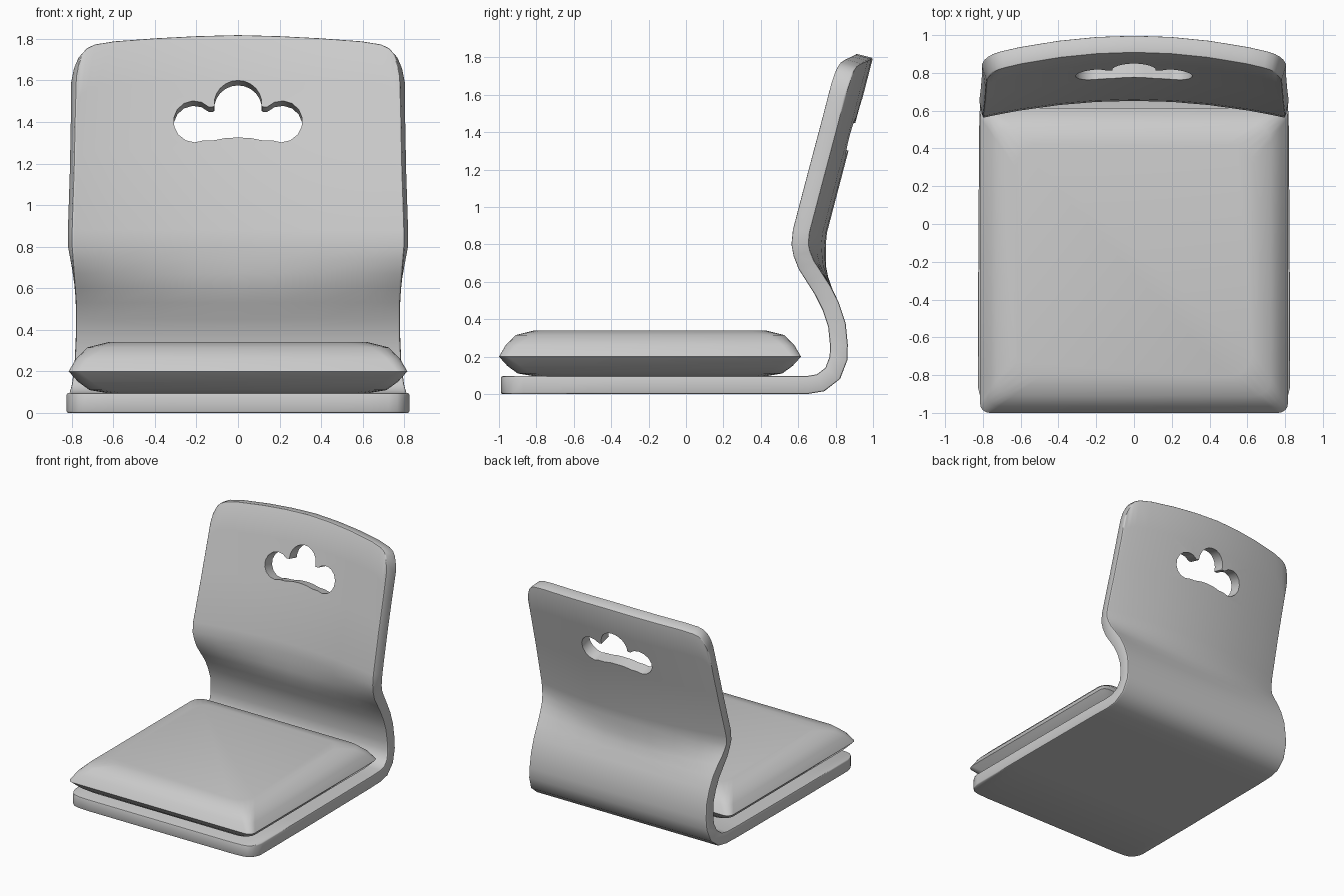
import bpy, bmesh, math
from mathutils import Vector

if "Cube" in bpy.data.objects:
    bpy.data.objects.remove(bpy.data.objects["Cube"])

grey = bpy.data.materials.new("plain_grey")
grey.diffuse_color = (0.6, 0.6, 0.6, 1)
grey.use_nodes = True
grey.node_tree.nodes["Principled BSDF"].inputs["Base Color"].default_value = grey.diffuse_color


def make(name, verts, faces):
    bm = bmesh.new()
    vs = [bm.verts.new(v) for v in verts]
    for f in faces:
        bm.faces.new([vs[i] for i in f])
    me = bpy.data.meshes.new(name)
    bm.to_mesh(me)
    bm.free()
    me.materials.append(grey)
    ob = bpy.data.objects.new(name, me)
    bpy.context.collection.objects.link(ob)
    return ob


def smooth(ob, angle):
    bpy.ops.object.select_all(action='DESELECT')
    ob.select_set(True)
    bpy.context.view_layer.objects.active = ob
    bpy.ops.object.shade_smooth_by_angle(angle=math.radians(angle))


# Bent plywood shell: inner profile rows (y, z, half width)
profile = [(-.99, .095, .825), (-.4, .095, .825), (.5, .095, .82), (.64, .095, .815),
           (.70, .105, .81), (.745, .14, .80), (.768, .2, .79), (.77, .26, .785),
           (.76, .36, .78), (.73, .45, .78), (.69, .53, .78), (.645, .6, .785),
           (.60, .67, .79), (.573, .74, .795), (.562, .80, .80), (.57, .88, .80),
           (.675, 1.28, .79), (.76, 1.6, .785), (.817, 1.82, .78)]
# Columns (fraction of half width, top height, front edge), rounding the corners
half = [(0, 1.82, -.99), (.25, 1.815, -.99), (.5, 1.805, -.99), (.76, 1.79, -.99),
        (.88, 1.775, -.985), (.93, 1.757, -.975), (.96, 1.73, -.955),
        (.985, 1.68, -.92), (1, 1.6, -.87)]
columns = [(-u, t, f) for u, t, f in half[:0:-1]] + half

verts = []
for y, z, w in profile:
    for u, top, front in columns:
        t = min(max((z - .5) / .3, 0), 1)
        bulge = .09 * (1 - u * u) * t * t * (3 - 2 * t)
        py = .5 - (.5 - y) * (.5 - front) / 1.49 if y < .5 and z < .2 else y
        pz, py2 = z, py
        if z > .88:
            k = (top - .88) / .94
            pz = .88 + (z - .88) * k
            py2 = .57 + (y - .57) * k
        verts.append((u * w, py2 + bulge, pz))
n = len(columns)
faces = [(r * n + c, r * n + c + 1, (r + 1) * n + c + 1, (r + 1) * n + c)
         for r in range(len(profile) - 1) for c in range(n - 1)]
shell = make("seat_and_back_shell", verts, faces)

# Cloud-shaped handle hole, pushed through square to the backrest
right = [(.0, 1.325), (.06, 1.322), (.12, 1.31)]
right += [(.21 + .1 * math.cos(math.radians(a)), 1.4 + .1 * math.sin(math.radians(a)))
          for a in range(-115, 136, 25)]
right += [(.115 * math.cos(math.radians(a)), 1.485 + .115 * math.sin(math.radians(a)))
          for a in range(-6, 91, 16)]
outline = right + [(-x, z) for x, z in reversed(right) if x > .005]
m = len(outline)
push = Vector((0, .968, -.252))
flat = [Vector((x, .81 + .26 * (z - 1.45), z)) for x, z in outline]
cutter = make("handle_hole_cutter",
              [p - push * .2 for p in flat] + [p + push * .25 for p in flat],
              [tuple(range(m)), tuple(range(2 * m - 1, m - 1, -1))]
              + [(i, i + m, (i + 1) % m + m, (i + 1) % m) for i in range(m)])
bm = bmesh.new()
bm.from_mesh(cutter.data)
bmesh.ops.recalc_face_normals(bm, faces=bm.faces)
bm.to_mesh(cutter.data)
bm.free()

# Thickness, softened rim, then the hole
solid = shell.modifiers.new("thickness", 'SOLIDIFY')
solid.thickness = .095
solid.offset = -1
solid.use_even_offset = True
bevel = shell.modifiers.new("soft_rim", 'BEVEL')
bevel.width = .012
bevel.segments = 2
bevel.limit_method = 'ANGLE'
bevel.angle_limit = math.radians(55)
hole = shell.modifiers.new("handle_hole", 'BOOLEAN')
hole.object = cutter
hole.operation = 'DIFFERENCE'
hole.solver = 'EXACT'
bpy.context.view_layer.objects.active = shell
for mod in ("thickness", "soft_rim", "handle_hole"):
    bpy.ops.object.modifier_apply(modifier=mod)
bpy.data.objects.remove(cutter)
smooth(shell, 40)

# Cushion: stacked rounded rectangles (inset, height) meeting at a seam
rings = [(.19, .095), (.10, .11), (.045, .15), (0, .2), (.035, .26), (.09, .315), (.19, .34)]
verts, steps = [], 5
for inset, z in rings:
    r = .05 + .4 * inset
    hx, hy = .815 - inset - r, .8075 - inset - r
    for q, (sx, sy) in enumerate([(1, 1), (-1, 1), (-1, -1), (1, -1)]):
        for i in range(steps):
            a = math.pi / 2 * (q + i / (steps - 1))
            verts.append((sx * hx + r * math.cos(a), -.1925 + sy * hy + r * math.sin(a), z))
n = 4 * steps
faces = [(k * n + i, k * n + (i + 1) % n, (k + 1) * n + (i + 1) % n, (k + 1) * n + i)
         for k in range(len(rings) - 1) for i in range(n)]
faces += [tuple(range(n - 1, -1, -1)), tuple(range((len(rings) - 1) * n, len(rings) * n))]
cushion = make("seat_cushion", verts, faces)
smooth(cushion, 50)
